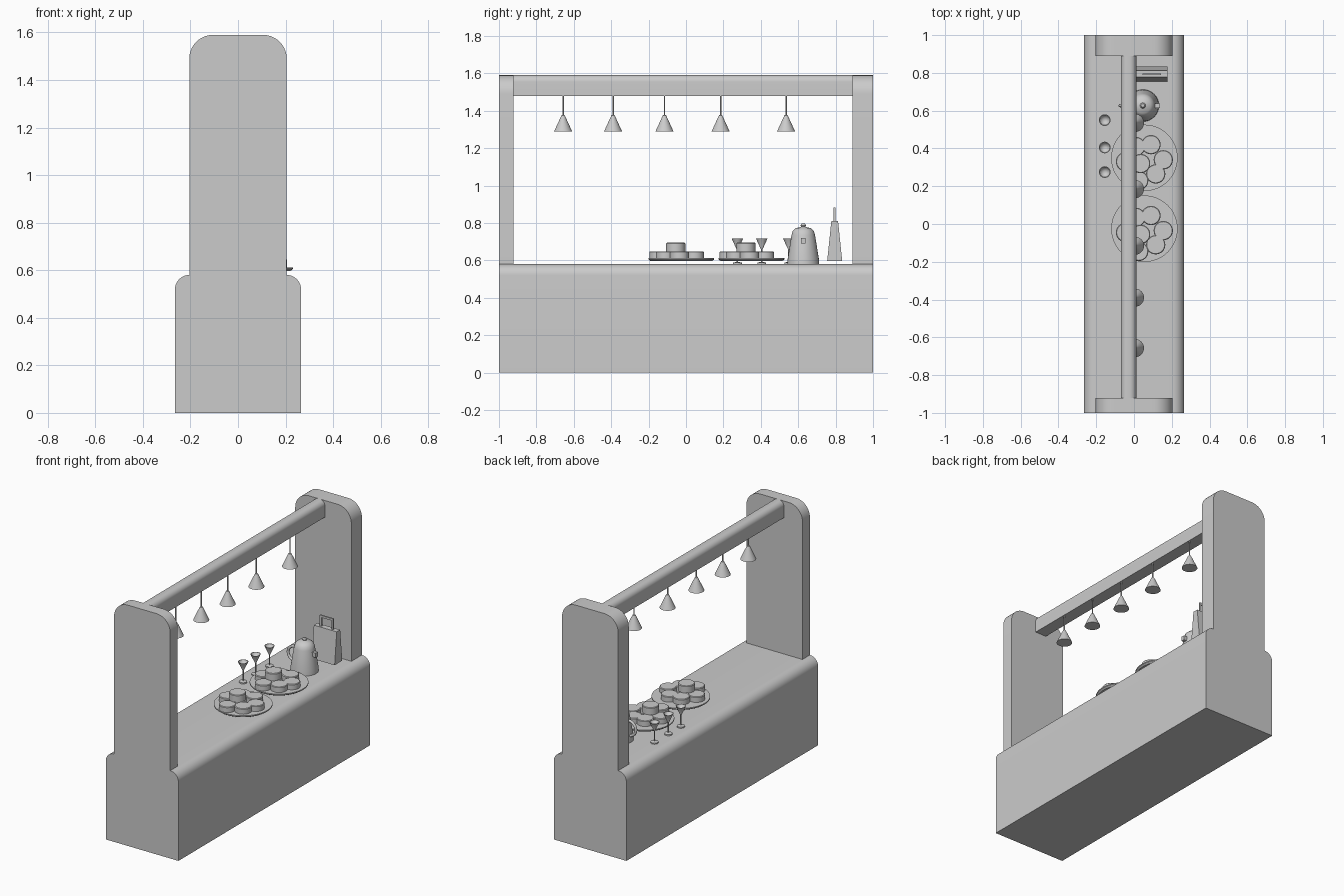
import bpy, bmesh, math
from mathutils import Matrix

if "Cube" in bpy.data.objects:
    bpy.data.objects.remove(bpy.data.objects["Cube"])


def finish(name, bm, smooth=True):
    bmesh.ops.recalc_face_normals(bm, faces=bm.faces[:])
    me = bpy.data.meshes.new(name)
    bm.to_mesh(me)
    bm.free()
    ob = bpy.data.objects.new(name, me)
    bpy.context.collection.objects.link(ob)
    if smooth:
        bpy.ops.object.select_all(action='DESELECT')
        ob.select_set(True)
        bpy.context.view_layer.objects.active = ob
        bpy.ops.object.shade_smooth_by_angle(angle=math.radians(35))
    return ob


def arch_slab(name, x0, x1, y0, y1, z0, z1, r, seg=10):
    """Slab along y whose xz outline has two rounded top corners."""
    pts = [(x0, z0), (x1, z0)]
    for cx, start in ((x1 - r, 0), (x0 + r, 90)):
        for i in range(seg + 1):
            a = math.radians(start + 90 * i / seg)
            pts.append((cx + r * math.cos(a), z1 - r + r * math.sin(a)))
    bm = bmesh.new()
    face = bm.faces.new([bm.verts.new((x, y0, z)) for x, z in pts])
    out = bmesh.ops.extrude_face_region(bm, geom=[face])
    vs = [v for v in out['geom'] if isinstance(v, bmesh.types.BMVert)]
    bmesh.ops.translate(bm, verts=vs, vec=(0, y1 - y0, 0))
    return finish(name, bm)


def lathe(name, profile, x, y, n=32):
    """Spin (radius, z) points about a vertical axis at x, y."""
    bm = bmesh.new()
    vs = [bm.verts.new((r, 0, z)) for r, z in profile]
    es = [bm.edges.new(p) for p in zip(vs, vs[1:])]
    bmesh.ops.spin(bm, geom=vs + es, axis=(0, 0, 1), cent=(0, 0, 0),
                   angle=2 * math.pi, steps=n, use_duplicate=False)
    bmesh.ops.remove_doubles(bm, verts=bm.verts[:], dist=1e-5)
    bmesh.ops.translate(bm, verts=bm.verts[:], vec=(x, y, 0))
    return finish(name, bm)


def box(name, x0, x1, y0, y1, z0, z1, top_y=1.0):
    """Box whose top may be narrowed in y."""
    bm = bmesh.new()
    bmesh.ops.create_cube(bm, size=1)
    for v in bm.verts:
        k = top_y if v.co.z > 0 else 1
        v.co = ((x0 + x1) / 2 + v.co.x * (x1 - x0),
                (y0 + y1) / 2 + v.co.y * k * (y1 - y0),
                (z0 + z1) / 2 + v.co.z * (z1 - z0))
    return finish(name, bm, False)


def tube(name, pts, radius):
    cu = bpy.data.curves.new(name, 'CURVE')
    cu.dimensions = '3D'
    cu.bevel_depth = radius
    cu.bevel_resolution = 3
    cu.use_fill_caps = True
    sp = cu.splines.new('POLY')
    sp.points.add(len(pts) - 1)
    for p, co in zip(sp.points, pts):
        p.co = (*co, 1)
    ob = bpy.data.objects.new(name, cu)
    bpy.context.collection.objects.link(ob)
    return ob


# counter, end panels and overhead beam
arch_slab("counter", -0.265, 0.265, -1, 1, 0, 0.58, 0.06)
arch_slab("end_panel_front", -0.205, 0.205, -1, -0.922, 0.575, 1.59, 0.10)
arch_slab("end_panel_back", -0.205, 0.205, 0.89, 1, 0.575, 1.59, 0.10)
arch_slab("beam", -0.07, 0.012, -0.925, 0.895, 1.48, 1.59, 0.035)

# pendant lamps
for i, y in enumerate((-0.657, -0.39, -0.115, 0.185, 0.535)):
    lathe(f"lamp_cord_{i}", [(0, 1.375), (0.004, 1.375), (0.004, 1.49), (0, 1.49)],
          0.005, y, 10)
    lathe(f"lamp_shade_{i}", [(0, 1.29), (0.048, 1.29), (0.009, 1.375), (0, 1.38)],
          0.005, y)

# plates with stacked cakes
cakes = ((0.035, 0.07, 0), (0.10, -0.01, 0), (0.06, -0.085, 0), (-0.03, -0.12, 0),
         (-0.10, -0.02, 0), (-0.045, 0.06, 0), (-0.02, -0.03, 1))
for p, cy in enumerate((-0.025, 0.35)):
    cx = 0.055
    lathe(f"plate_{p}", [(0, 0.597), (0.165, 0.597), (0.176, 0.605), (0.176, 0.612),
                         (0, 0.612)], cx, cy, 48)
    for i, (dx, dy, level) in enumerate(cakes):
        z0, z1 = (0.648, 0.695) if level else (0.611, 0.648)
        lathe(f"cake_{p}_{i}", [(0, z0), (0.051, z0), (0.051, z1 - 0.004),
                                (0.047, z1), (0, z1)], cx + dx, cy + dy, 28)

# stemmed glasses
for i, y in enumerate((0.275, 0.405, 0.55)):
    lathe(f"glass_{i}", [(0, 0.58), (0.024, 0.58), (0.024, 0.588), (0.004, 0.592),
                         (0.004, 0.658), (0.031, 0.717), (0.027, 0.717), (0, 0.667)],
          -0.155, y, 24)

# teapot: body with domed lid and knob, spout, handle
px, py = 0.047, 0.627
lathe("teapot_body", [(0, 0.58), (0.085, 0.58), (0.083, 0.61), (0.063, 0.735),
                      (0.056, 0.758), (0.04, 0.772), (0.018, 0.778), (0.012, 0.78),
                      (0.015, 0.787), (0.009, 0.796), (0, 0.798)], px, py)
spout = box("teapot_spout", px + 0.045, px + 0.09, py - 0.012, py + 0.012, 0.69, 0.72)
tube("teapot_handle", [(px - 0.065 - 0.055 * math.sin(a), py, 0.67 + 0.05 * math.cos(a))
                       for a in (math.pi * i / 14 for i in range(15))], 0.009)

# paper bag with a handle frame
box("bag", 0.01, 0.177, 0.755, 0.835, 0.598, 0.81, 0.45)
for n, x0, x1, z0, z1 in (("left", 0.045, 0.057, 0.80, 0.882),
                          ("right", 0.13, 0.142, 0.80, 0.882),
                          ("top", 0.045, 0.142, 0.868, 0.882)):
    box("bag_handle_" + n, x0, x1, 0.788, 0.798, z0, z1)
